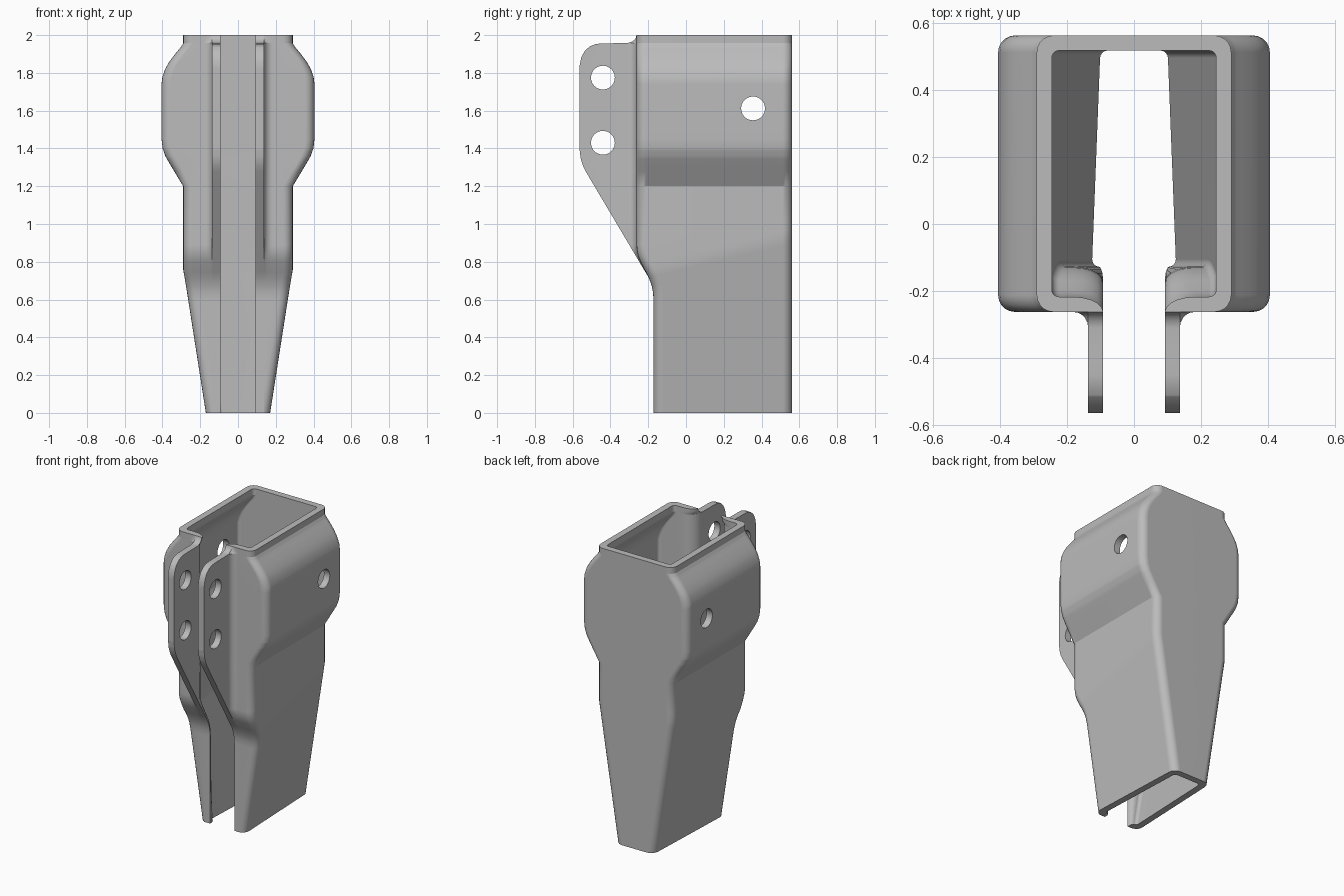
import bpy
import bmesh
from math import sin, cos, pi

cube = bpy.data.objects.get("Cube")
if cube:
    bpy.data.objects.remove(cube, do_unlink=True)

THICK = 0.045      # sheet thickness
GAP = 0.092        # half width of the front slot
BACK = 0.562
SEG = 5            # segments per bend
KINK = 0.745       # height at the front where the taper begins

# Profiles as (height, value)
SIDE = [(0, .29), (1.2, .29), (1.325, .365), (1.36, .385), (1.4, .399), (1.45, .405),
        (1.74, .405), (1.78, .4), (1.82, .386), (1.86, .363), (1.9, .333),
        (1.935, .304), (1.957, .29), (2, .29)]
FRONT = [(0, -.172), (.6, -.172), (.64, -.175), (.675, -.182), (.715, -.197),
         (.8, -.241), (.83, -.253), (.86, -.26), (.89, -.262), (2, -.262)]
FLANGE = [(0, -.172), (.6, -.172), (.64, -.175), (.675, -.182), (.715, -.197),
          (1.28, -.532), (1.31, -.546), (1.345, -.557), (1.39, -.563), (1.84, -.563),
          (1.88, -.555), (1.915, -.537), (1.94, -.51), (1.952, -.48), (1.956, -.45),
          (1.958, -.31), (1.963, -.29), (1.973, -.275), (1.985, -.266), (2, -.262)]


def lookup(table, z):
    """Linear interpolation in a profile."""
    for (z0, v0), (z1, v1) in zip(table, table[1:]):
        if z <= z1:
            return v0 + (v1 - v0) * (z - z0) / (z1 - z0)
    return table[-1][1]


def taper_start(y):
    return KINK + 0.25 * max(0, y - lookup(FRONT, KINK))


def half_width(y, z):
    return lookup(SIDE, z) - 0.156 * max(0, taper_start(y) - z)


def half_section(level, inner):
    """Points from the flange tip round to the back, on the +x side."""
    f = lookup(FRONT, level)
    tip = min(f, lookup(FLANGE, level))
    slant = level / KINK if level < KINK else max(0, (1.2 - level) / (1.2 - KINK))
    off = THICK if inner else 0
    r = 0.022 if inner else 0.05
    x_in = GAP if inner else GAP + THICK
    bend = 2 * THICK if inner else THICK
    bend_end = max(f - THICK, tip)
    pts = []

    def height(y):
        return level + slant * 0.25 * max(0, y - f)

    def add(x, y):
        pts.append((x, y, height(y)))

    limit = half_width(f, level) - off - r
    add(min(x_in, limit), tip)
    # bend from the flange into the front wall
    reach = min(bend, limit - x_in)
    for i in range(SEG + 1):
        a = pi / 2 * i / SEG
        y = bend_end + (f + off - bend_end) * sin(a)
        add(x_in + reach * (1 - cos(a)), y)
    # front and back corners
    for cy, start in ((f + off + r, -pi / 2), (BACK - off - r, 0)):
        for i in range(SEG + 1):
            a = start + pi / 2 * i / SEG
            y = cy + r * sin(a)
            add(half_width(y, height(y)) - off - r + r * cos(a), y)
    return pts


def full_path(level, inner):
    half = half_section(level, inner)
    return half + [(-x, y, z) for x, y, z in reversed(half)]


# Folded sheet body with its two front flanges
levels = sorted({z for table in (SIDE, FRONT, FLANGE) for z, _ in table} | {KINK})
bm = bmesh.new()
rings = []
for level in levels:
    path = full_path(level, False) + full_path(level, True)[::-1]
    rings.append([bm.verts.new(p) for p in path])
n = len(rings[0])
for low, high in zip(rings, rings[1:]):
    for i in range(n):
        j = (i + 1) % n
        bm.faces.new((low[i], low[j], high[j], high[i]))
for ring in (rings[0], rings[-1]):
    for i in range(n // 2 - 1):
        bm.faces.new((ring[i], ring[i + 1], ring[n - 2 - i], ring[n - 1 - i]))
bmesh.ops.remove_doubles(bm, verts=bm.verts, dist=0.0002)
bmesh.ops.dissolve_degenerate(bm, edges=bm.edges, dist=0.0002)
bmesh.ops.recalc_face_normals(bm, faces=bm.faces)
mesh = bpy.data.meshes.new("bracket_body")
bm.to_mesh(mesh)
bm.free()
body = bpy.data.objects.new("bracket_body", mesh)
bpy.context.collection.objects.link(body)

# Grey metal
grey = bpy.data.materials.new("grey_metal")
grey.use_nodes = True
colour = (0.5, 0.5, 0.5, 1)
grey.diffuse_color = colour
grey.node_tree.nodes["Principled BSDF"].inputs["Base Color"].default_value = colour
mesh.materials.append(grey)

# Bolt holes through the flanges and the side walls
for y, z in ((-.44, 1.775), (-.44, 1.43), (.355, 1.612)):
    bpy.ops.mesh.primitive_cylinder_add(vertices=40, radius=0.063, depth=1.2,
                                        location=(0, y, z), rotation=(0, pi / 2, 0))
    cutter = bpy.context.object
    cutter.name = "hole_cutter"
    cutter.hide_render = True
    cutter.data.materials.append(grey)
    cut = body.modifiers.new("hole", 'BOOLEAN')
    cut.operation = 'DIFFERENCE'
    cut.solver = 'EXACT'
    cut.object = cutter
    bpy.ops.object.select_all(action='DESELECT')
    body.select_set(True)
    bpy.context.view_layer.objects.active = body
    bpy.ops.object.modifier_apply(modifier=cut.name)
    bpy.data.objects.remove(cutter, do_unlink=True)

# Smooth bends, crisp sheet edges
bpy.ops.object.shade_smooth_by_angle(angle=0.5)
weighted = body.modifiers.new("flat_walls", 'WEIGHTED_NORMAL')
weighted.keep_sharp = True
